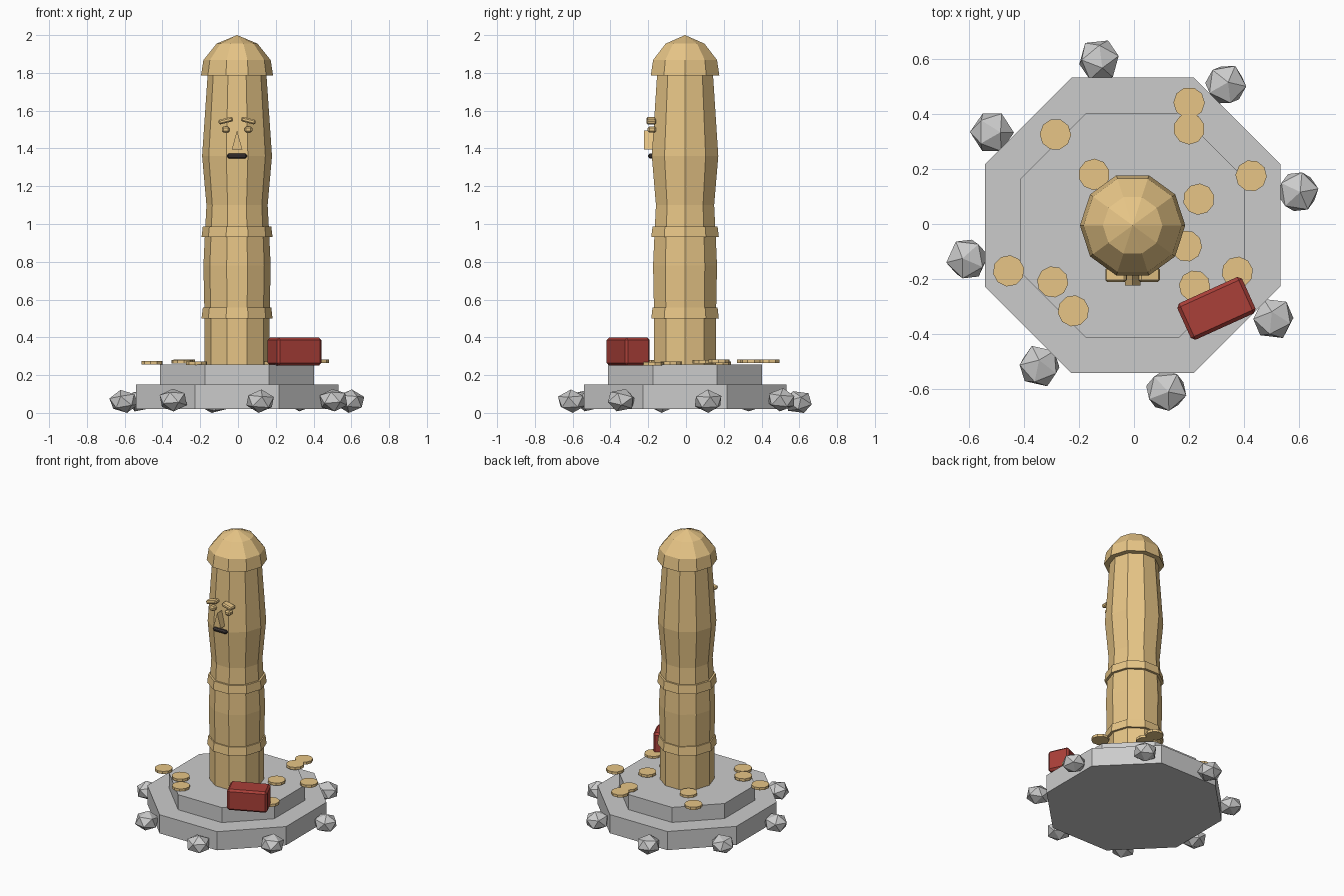
import bpy, bmesh, math, random
from mathutils import Matrix, Vector

if "Cube" in bpy.data.objects:
    bpy.data.objects.remove(bpy.data.objects["Cube"])

random.seed(4)
CX = CY = -0.005


def material(name, rgb):
    m = bpy.data.materials.new(name)
    m.diffuse_color = (*rgb, 1)
    m.use_nodes = True
    m.node_tree.nodes["Principled BSDF"].inputs["Base Color"].default_value = m.diffuse_color
    return m


GOLD = material("gold", (0.80, 0.56, 0.24))
RED = material("red", (0.40, 0.05, 0.04))
DARK = material("dark", (0.05, 0.04, 0.04))


def finish(name, bm, mat=None, bevel=0):
    bmesh.ops.recalc_face_normals(bm, faces=bm.faces)
    me = bpy.data.meshes.new(name)
    bm.to_mesh(me)
    bm.free()
    ob = bpy.data.objects.new(name, me)
    bpy.context.collection.objects.link(ob)
    if mat:
        me.materials.append(mat)
    if bevel:
        b = ob.modifiers.new("bevel", 'BEVEL')
        b.width, b.segments = bevel, 1
    return ob


def lathe(name, profile, sides, mat=None, phase=0, x=CX, y=CY):
    """Faceted solid from (radius, z) points; a zero radius closes to a tip."""
    bm = bmesh.new()
    rings = []
    for r, z in profile:
        n = sides if r else 1
        rings.append([bm.verts.new((x + r * math.cos(phase + math.tau * i / sides),
                                    y + r * math.sin(phase + math.tau * i / sides), z))
                      for i in range(n)])
    bm.faces.new(rings[0])
    for a, b in zip(rings, rings[1:]):
        for i in range(sides):
            j = (i + 1) % sides
            bm.faces.new((a[i], a[j], b[0]) if len(b) == 1 else (a[i], a[j], b[j], b[i]))
    if len(rings[-1]) > 1:
        bm.faces.new(rings[-1])
    return finish(name, bm, mat)


def box(name, centre, size, rot, mat, bevel):
    bm = bmesh.new()
    bmesh.ops.create_cube(bm, size=1, matrix=Matrix.Translation(centre) @ rot
                          @ Matrix.Diagonal((*size, 1)))
    return finish(name, bm, mat, bevel)


# Stepped octagonal base
lathe("base_lower", [(0.58, 0.02), (0.58, 0.15)], 8, phase=math.pi / 8)
lathe("base_upper", [(0.441, 0.15), (0.441, 0.255)], 8, phase=math.pi / 8)

# Ten-sided column, bands and domed cap
lathe("column", [(0.172, 0.25), (0.172, 0.5), (0.178, 0.78), (0.17, 0.95),
                 (0.162, 1.1), (0.185, 1.36), (0.155, 1.8)], 10, GOLD)
for i, z in enumerate((0.5, 0.93)):
    lathe(f"band_{i}", [(0.188, z), (0.181, z + 0.058)], 10, GOLD)
lathe("cap", [(0.191, 1.785), (0.178, 1.868), (0.108, 1.955), (0, 2.0)], 10, GOLD)

# Face
for side, s in (("left", -1), ("right", 1)):
    box(f"eye_{side}", (CX + s * 0.06, -0.18, 1.5), (0.042, 0.045, 0.032),
        Matrix.Identity(4), GOLD, 0.009)
    box(f"brow_{side}", (CX + s * 0.06, -0.184, 1.547), (0.078, 0.052, 0.025),
        Matrix.Rotation(s * math.radians(14), 4, 'Y'), GOLD, 0.007)
box("mouth", (CX, -0.183, 1.36), (0.105, 0.035, 0.024), Matrix.Identity(4), DARK, 0.008)

bm = bmesh.new()
tri = bm.faces.new([bm.verts.new((CX + x, -0.16, z))
                    for x, z in ((-0.028, 1.395), (0.028, 1.395), (0, 1.495))])
ext = bmesh.ops.extrude_face_region(bm, geom=[tri])
bmesh.ops.translate(bm, vec=(0, -0.063, 0),
                    verts=[v for v in ext["geom"] if isinstance(v, bmesh.types.BMVert)])
finish("nose", bm, GOLD)

# Scattered coins: x, y, centre height
coins = [(0.2, 0.44, .273), (0.2, 0.345, .273), (-0.285, 0.325, .273), (-0.145, 0.18, .262),
         (0.425, 0.175, .273), (0.235, 0.09, .27), (0.19, -0.08, .262), (0.375, -0.175, .26),
         (0.22, -0.225, .26), (-0.455, -0.17, .266), (-0.295, -0.21, .27), (-0.22, -0.315, .262)]
for i, (x, y, z) in enumerate(coins):
    lathe(f"coin_{i}", [(0.057, z - 0.009), (0.057, z + 0.009)], 10, GOLD, 0.3 * i, x, y)

# Red box on the step
box("red_box", (0.299, -0.306, 0.325), (0.258, 0.145, 0.146),
    Matrix.Rotation(math.radians(24.4), 4, 'Z'), RED, 0.013)

# Ring of faceted rocks
for i in range(8):
    a = math.radians(11.5 + 45 * i)
    bm = bmesh.new()
    rot = Matrix.Rotation(random.uniform(0, 6), 4, 'Z') @ Matrix.Rotation(random.uniform(0, 1), 4, 'X')
    place = Matrix.Translation((CX + 0.612 * math.cos(a), CY + 0.612 * math.sin(a), 0.067))
    bmesh.ops.create_icosphere(bm, subdivisions=1, radius=0.08,
                               matrix=place @ Matrix.Diagonal((1, 1, 0.78, 1)) @ rot)
    low = min(v.co.z for v in bm.verts)
    bmesh.ops.translate(bm, vec=Vector((0, 0, 0.008 * (i % 2) - low)), verts=bm.verts)
    finish(f"rock_{i}", bm)
